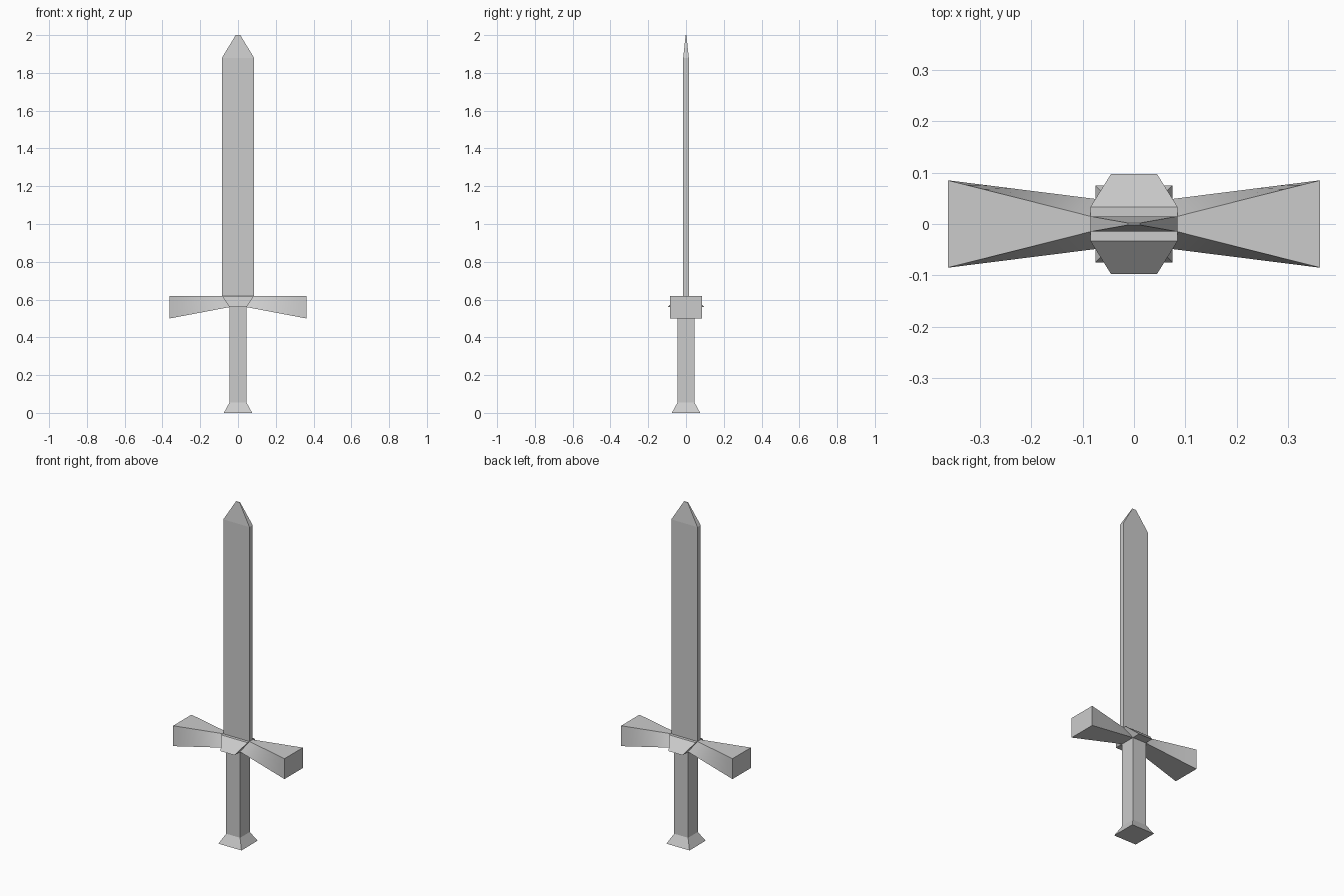
import bpy
import math

cube = bpy.data.objects.get("Cube")
if cube:
    bpy.data.objects.remove(cube, do_unlink=True)

steel = bpy.data.materials.new("steel_grey")
steel.use_nodes = True
GREY = (0.6, 0.6, 0.6, 1)
steel.diffuse_color = GREY
steel.node_tree.nodes["Principled BSDF"].inputs["Base Color"].default_value = GREY


def loft(name, rings):
    """Skin a closed solid through a list of four-cornered rings."""
    verts = [p for ring in rings for p in ring]
    faces = [(0, 3, 2, 1)]
    for r in range(len(rings) - 1):
        a, b = 4 * r, 4 * r + 4
        for i in range(4):
            j = (i + 1) % 4
            faces.append((a + i, a + j, b + j, b + i))
    end = len(verts) - 4
    faces.append(tuple(range(end, end + 4)))
    mesh = bpy.data.meshes.new(name)
    mesh.from_pydata(verts, [], faces)
    mesh.materials.append(steel)
    obj = bpy.data.objects.new(name, mesh)
    bpy.context.collection.objects.link(obj)
    return obj


def rect(hx, hy, z):
    return [(-hx, -hy, z), (hx, -hy, z), (hx, hy, z), (-hx, hy, z)]


def guard_ring(t):
    """Cross-section of a guard arm, from the collar (0) to the tip (1)."""
    def mix(a, b):
        return a + (b - a) * t
    xb, yb, zb = mix(0.045, 0.362), mix(0.045, 0.085), mix(0.56, 0.50)
    xt, yt, zt = mix(0.085, 0.362), mix(0.015, 0.085), 0.62
    return [(xb, -yb, zb), (xb, yb, zb), (xt, yt, zt), (xt, -yt, zt)]


# Handle with flared pommel
loft("grip_and_pommel", [rect(0.075, 0.075, 0), rect(0.045, 0.045, 0.055),
                         rect(0.045, 0.045, 0.56)])

# Collar sloping out over the front and back of the grip
loft("collar", [rect(0.045, 0.097, 0.56), rect(0.085, 0.033, 0.62)])

# Flat blade with blunt tip
loft("blade", [rect(0.085, 0.015, 0.62), rect(0.085, 0.015, 1.88),
               rect(0.012, 0.002, 2.0)])

# Flared, slightly twisted guard arms, mirrored to both sides
STEPS = 8
guard = loft("guard", [guard_ring(i / STEPS) for i in range(STEPS + 1)])
mirror = guard.modifiers.new("mirror", 'MIRROR')
mirror.use_mirror_merge = False
bpy.ops.object.select_all(action='DESELECT')
guard.select_set(True)
bpy.context.view_layer.objects.active = guard
bpy.ops.object.shade_smooth_by_angle(angle=math.radians(30))
